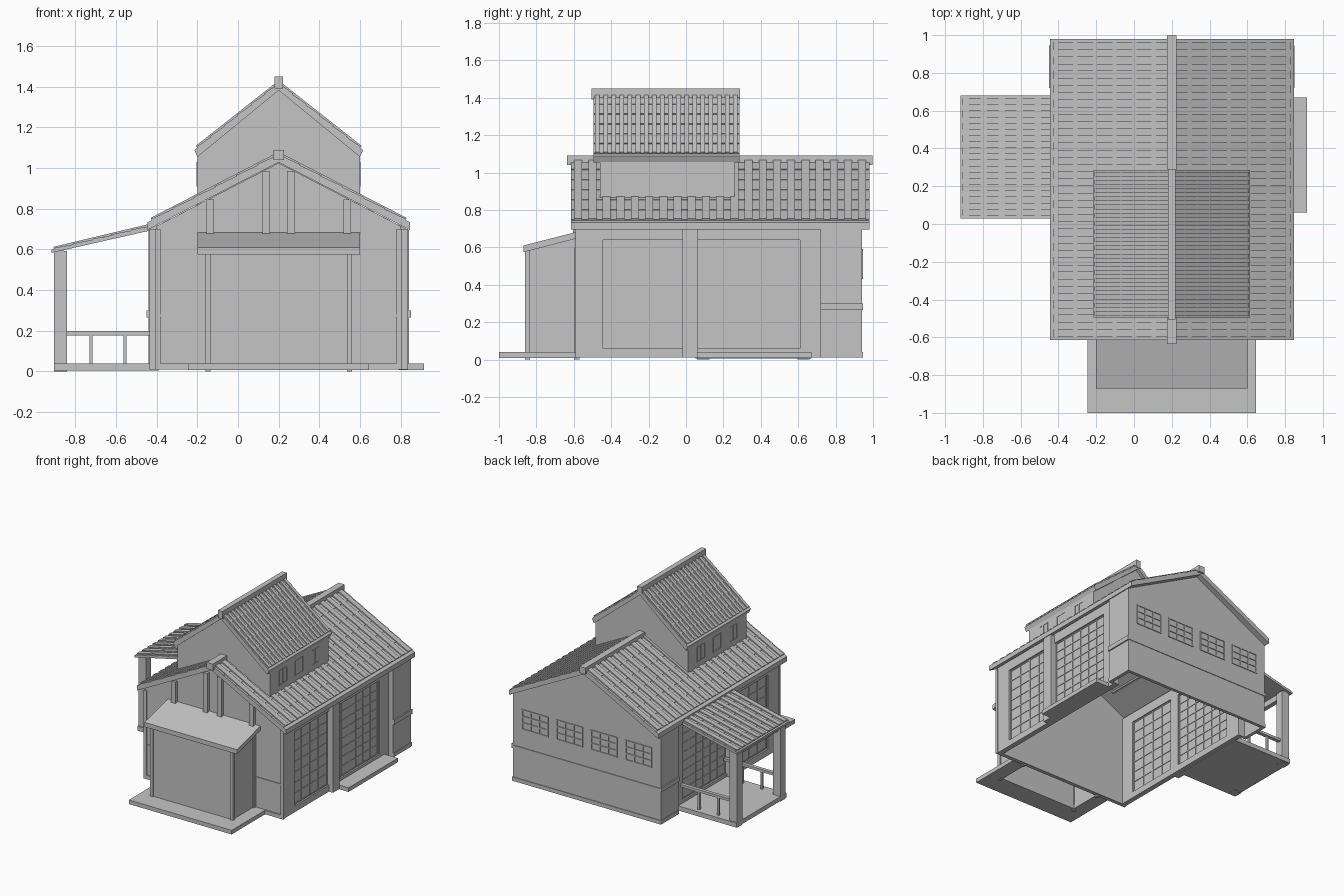
import bpy, bmesh
from mathutils import Vector

cube = bpy.data.objects.get("Cube")
if cube:
    bpy.data.objects.remove(cube, do_unlink=True)

GREY = bpy.data.materials.new("plain_grey")
GREY.use_nodes = True
GREY.diffuse_color = (0.56, 0.56, 0.56, 1)
GREY.node_tree.nodes["Principled BSDF"].inputs["Base Color"].default_value = GREY.diffuse_color

CX = 0.2              # centre line of the house
SIDES = (-1, 1)
ORDER = {"x": (0, 1, 2), "y": (1, 0, 2)}


def prism(axis, a, b, pts):
    """Outline pts swept along an axis from a to b."""
    return axis, a, b, pts


def box(x0, x1, y0, y1, z0, z1):
    return prism("y", y0, y1, [(x0, z0), (x1, z0), (x1, z1), (x0, z1)])


def side_box(s, d0, d1, y0, y1, z0, z1):
    """Box measured outward from the centre line on side s."""
    return box(*sorted((CX + s * d0, CX + s * d1)), y0, y1, z0, z1)


def build(name, solids):
    bm = bmesh.new()
    for axis, a, b, pts in solids:
        rings = []
        for t in (a, b):
            ring = []
            for u, v in pts:
                co = [0, 0, 0]
                for slot, value in zip(ORDER[axis], (t, u, v)):
                    co[slot] = value
                ring.append(bm.verts.new(co))
            rings.append(ring)
        bm.faces.new(rings[0])
        bm.faces.new(rings[1][::-1])
        n = len(pts)
        for i in range(n):
            j = (i + 1) % n
            bm.faces.new((rings[0][i], rings[1][i], rings[1][j], rings[0][j]))
    bmesh.ops.recalc_face_normals(bm, faces=bm.faces[:])
    mesh = bpy.data.meshes.new(name)
    bm.to_mesh(mesh)
    bm.free()
    mesh.materials.append(GREY)
    obj = bpy.data.objects.new(name, mesh)
    bpy.context.collection.objects.link(obj)
    return obj


def tiles(top, low, y0, y1, ribs, courses):
    """Stepped pans and straight ribs running down a slope, top and low in (x, z)."""
    top, low = Vector(top), Vector(low)
    step = (low - top) / courses
    normal = Vector((-step.y, step.x)).normalized()
    if normal.y < 0:
        normal = -normal
    pitch = (y1 - y0) / ribs

    def wedge(a, b, h0, h1):
        return [tuple(p) for p in (a, b, b + normal * h1, a + normal * h0)]
    out = [prism("y", y0, y1, wedge(top + step * c, top + step * (c + 1), 0.001, 0.006))
           for c in range(courses)]
    for r in range(ribs):
        start = y0 + pitch * (r + 0.22)
        out.append(prism("y", start, start + pitch * 0.56, wedge(top, low, 0.012, 0.012)))
    return out


def gable_roof(name, half, eave, ridge, thick, tuck, y0, y1, ribs, courses):
    """Chevron slab whose eave face leans in by tuck; tiles stop short of the eave."""
    solid = prism("y", y0, y1, [
        (CX - half, eave), (CX, ridge), (CX + half, eave),
        (CX + half - tuck, eave - thick), (CX, ridge - thick), (CX - half + tuck, eave - thick)])
    build(name, [solid])
    end = Vector((half, eave)).lerp(Vector((0, ridge)), 0.035)
    build(name + "_tiles", [t for s in SIDES for t in
          tiles((CX, ridge), (CX + s * end.x, end.y), y0, y1, ribs, courses)])


def gable_wall(half, z0, eave, ridge, y0, y1):
    return prism("y", y0, y1, [(CX - half, z0), (CX + half, z0), (CX + half, eave),
                               (CX, ridge), (CX - half, eave)])


def grid_bars(u0, u1, z0, z1, cols, rows, w, make):
    """Lattice of upright and level bars; make(u0, u1, z0, z1) returns a solid."""
    out = []
    for i in range(cols + 1):
        u = u0 + (u1 - u0 - w) * i / cols
        out.append(make(u, u + w, z0, z1))
    for i in range(rows + 1):
        z = z0 + (z1 - z0 - w) * i / rows
        out.append(make(u0, u1, z, z + w))
    return out


# Roofs with ridge caps
gable_roof("main_roof", 0.646, 0.733, 1.066, 0.038, 0.0, -0.615, 0.98, 21, 6)
gable_roof("upper_roof", 0.415, 1.088, 1.415, 0.033, 0.016, -0.495, 0.285, 18, 6)
build("main_ridge_cap", [box(0.174, 0.226, -0.635, 0.997, 1.04, 1.09)])
build("upper_ridge_cap", [box(0.18, 0.22, -0.505, 0.29, 1.39, 1.45)])

# Upper storey walls and small side windows
build("upper_walls", [gable_wall(0.4, 0.85, 1.065, 1.385, -0.46, -0.44),
                      gable_wall(0.4, 0.85, 1.065, 1.385, 0.24, 0.26)]
      + [side_box(s, 0.38, 0.4, -0.46, 0.26, 0.82, 1.065) for s in SIDES])
upper_windows = []
for s in SIDES:
    for y in (-0.3, -0.1, 0.1):
        upper_windows += grid_bars(y - 0.05, y + 0.05, 0.91, 1.03, 2, 1, 0.008,
                                   lambda a, b, c, d: side_box(s, 0.395, 0.403, a, b, c, d))
build("upper_windows", upper_windows)

# End walls
build("front_wall", [gable_wall(0.6, 0.01, 0.715, 1.025, -0.58, -0.56)])
build("back_wall", [gable_wall(0.64, 0.01, 0.695, 1.025, 0.92, 0.94)])

# Side walls: sill, head, posts and the projecting rear bay
walls, panels, lattice = [], [], []
for s in SIDES:
    walls += [
        side_box(s, 0.56, 0.6, -0.58, 0.72, 0.01, 0.06),
        side_box(s, 0.56, 0.6, -0.58, 0.72, 0.64, 0.715),
        side_box(s, 0.56, 0.6, -0.58, -0.445, 0.01, 0.7),
        side_box(s, 0.56, 0.635, -0.018, 0.065, 0.01, 0.7),
        side_box(s, 0.56, 0.6, 0.61, 0.72, 0.01, 0.7),
        side_box(s, 0.56, 0.64, 0.72, 0.74, 0.01, 0.695),
        side_box(s, 0.62, 0.64, 0.72, 0.94, 0.01, 0.695)]
    for y0, y1, cols, rows in ((-0.445, -0.018, 4, 7), (0.065, 0.61, 6, 8)):
        panels.append(side_box(s, 0.572, 0.584, y0, y1, 0.06, 0.64))
        lattice += grid_bars(y0, y1, 0.06, 0.64, cols, rows, 0.008,
                             lambda a, b, c, d: side_box(s, 0.568, 0.588, a, b, c, d))
build("side_walls", walls)
build("sliding_door_panels", panels)
build("sliding_door_lattice", lattice)

# Bands and sills around the walls
trim = [box(-0.445, 0.845, 0.938, 0.945, 0.27, 0.29),
        box(-0.445, 0.845, 0.938, 0.945, 0.01, 0.04),
        box(-0.4, 0.8, -0.585, -0.578, 0.27, 0.28),
        box(-0.4, 0.8, -0.59, -0.578, 0.01, 0.04)]
for s in SIDES:
    trim += [side_box(s, 0.638, 0.65, 0.72, 0.945, 0.265, 0.3),
             side_box(s, 0.638, 0.645, 0.72, 0.945, 0.01, 0.04),
             side_box(s, 0.58, 0.605, -0.59, -0.57, 0.01, 0.7)]
build("wall_trim", trim)

# Four windows in the back wall
back_windows = []
for k in (-1.5, -0.5, 0.5, 1.5):
    x = CX + k * 0.298
    back_windows += grid_bars(x - 0.115, x + 0.115, 0.43, 0.59, 3, 3, 0.009,
                              lambda a, b, c, d: box(a, b, 0.915, 0.946, c, d))
build("back_windows", back_windows)

# Posts on the front gable
build("gable_posts", [side_box(s, d, d + 0.038, -0.605, -0.575, 0.6, top)
                      for s in SIDES for d, top in ((0.042, 0.985), (0.318, 0.845))])

# Front entrance: posts, walls and lean-to roof
entry = [box(-0.14, 0.54, -0.85, -0.84, 0.03, 0.59)]
for s in SIDES:
    entry += [side_box(s, 0.335, 0.36, -0.86, -0.835, 0.0, 0.59),
              side_box(s, 0.335, 0.36, -0.6, -0.57, 0.0, 0.65),
              prism("x", CX + s * 0.34, CX + s * 0.348,
                    [(-0.85, 0.03), (-0.57, 0.03), (-0.57, 0.66), (-0.85, 0.585)])]
build("entrance", entry)
build("entrance_roof", [prism("x", -0.2, 0.6, [(-0.87, 0.574), (-0.87, 0.61),
                                               (-0.575, 0.685), (-0.575, 0.65)])])

# Low slab around the entrance, open underneath it, and the side step
build("front_slab", [box(-0.245, 0.645, -1.0, -0.835, 0.008, 0.04)]
      + [side_box(s, 0.335, 0.445, -0.835, -0.585, 0.008, 0.04) for s in SIDES])
build("side_step", [box(0.79, 0.915, 0.06, 0.67, 0.008, 0.04)])

# Side porch: floor, posts, beam, rails and tiled lean-to roof
build("porch_floor", [box(-0.905, -0.39, 0.05, 0.67, 0.005, 0.04)])
porch, rails = [box(-0.89, -0.855, 0.06, 0.66, 0.55, 0.595)], []
for y in (0.06, 0.595):
    mid = y + 0.033
    porch += [box(-0.905, -0.84, y, y + 0.065, 0.0, 0.592)]
    rails += [box(-0.85, -0.4, mid - 0.014, mid + 0.014, 0.178, 0.198)]
    rails += [box(x, x + 0.015, mid - 0.008, mid + 0.008, 0.03, 0.18)
              for x in (-0.73, -0.562)]
build("porch_posts", porch)
build("porch_rails", rails)
build("porch_roof", [prism("y", 0.03, 0.68, [(-0.918, 0.583), (-0.918, 0.598),
                                             (-0.4, 0.721), (-0.4, 0.7)])])
build("porch_roof_tiles", tiles((-0.43, 0.714), (-0.905, 0.601), 0.03, 0.68, 10, 5))
